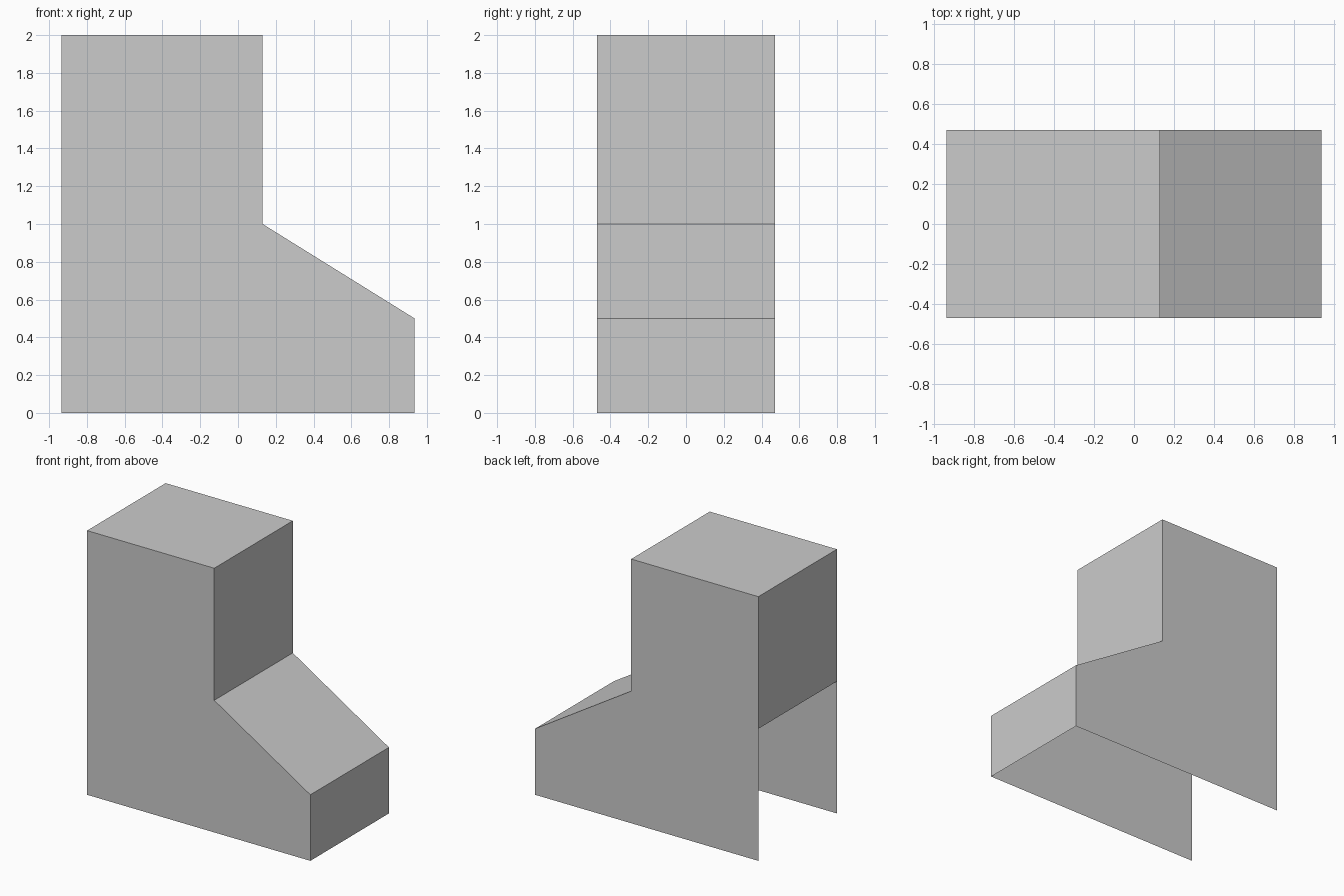
import bpy
import bmesh

default = bpy.data.objects.get("Cube")
if default:
    bpy.data.objects.remove(default, do_unlink=True)

HALF_WIDTH = 0.47
# Side outline (x, z), running from the open rear foot up and around to the toe
OUTLINE = [(-0.935, 0), (-0.935, 1), (-0.935, 2), (0.13, 2),
           (0.13, 1), (0.935, 0.5), (0.935, 0)]

# One plain grey for the whole shell
grey = bpy.data.materials.new("plain_grey")
grey.use_nodes = True
colour = (0.6, 0.6, 0.6, 1)
grey.diffuse_color = colour
grey.node_tree.nodes["Principled BSDF"].inputs["Base Color"].default_value = colour

bm = bmesh.new()
front, back = [[bm.verts.new((x, y, z)) for x, z in OUTLINE]
               for y in (-HALF_WIDTH, HALF_WIDTH)]

# Side walls
bm.faces.new(front[::-1])
bm.faces.new(back)

# Panels between the walls; the underside and the lower rear stay open
for i in range(1, len(OUTLINE) - 1):
    bm.faces.new((front[i], front[i + 1], back[i + 1], back[i]))

# Turn every face outward
bm.normal_update()
for face in bm.faces:
    centre = face.calc_center_median()
    if abs(face.normal.y) > 0.5:
        outward = face.normal.y * centre.y > 0
    elif face.normal.z ** 2 > 0.1:
        outward = face.normal.z > 0
    else:
        outward = face.normal.x * (centre.x + 0.4) > 0
    if not outward:
        face.normal_flip()

mesh = bpy.data.meshes.new("stepped_shell")
bm.to_mesh(mesh)
bm.free()
mesh.materials.append(grey)
shell = bpy.data.objects.new("stepped_shell", mesh)
bpy.context.collection.objects.link(shell)
